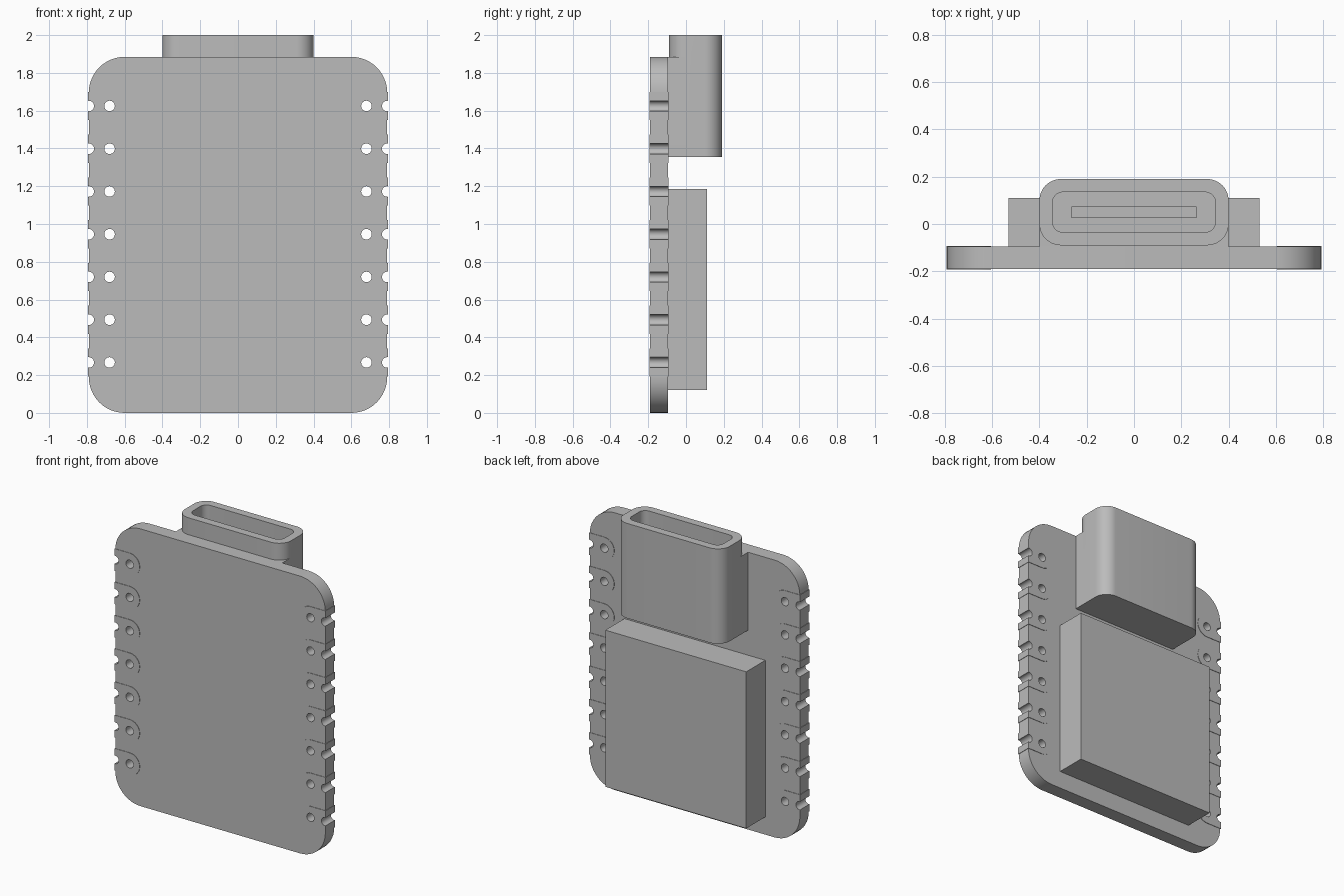
import bpy, bmesh
from math import cos, sin, pi

if "Cube" in bpy.data.objects:
    bpy.data.objects.remove(bpy.data.objects["Cube"], do_unlink=True)

grey = bpy.data.materials.new("plain grey")
grey.use_nodes = True
grey.diffuse_color = (0.5, 0.5, 0.5, 1)
grey.node_tree.nodes["Principled BSDF"].inputs["Base Color"].default_value = grey.diffuse_color

FRONT, BACK = -0.19, -0.095     # faces of the board
HALF_W, HEIGHT = 0.79, 1.885
PAD_LIFT = 0.003


def arc(cx, cy, r, start, end, steps):
    return [(cx + r * cos(start + (end - start) * i / steps),
             cy + r * sin(start + (end - start) * i / steps)) for i in range(steps + 1)]


def rounded(x0, x1, y0, y1, r, steps=12):
    corners = [(x1 - r, y1 - r), (x0 + r, y1 - r), (x0 + r, y0 + r), (x1 - r, y0 + r)]
    return [p for k, c in enumerate(corners)
            for p in arc(*c, r, k * pi / 2, (k + 1) * pi / 2, steps)]


def prisms(name, outlines, low, high, axis):
    """Extrude closed 2D outlines from low to high along y or z."""
    bm = bmesh.new()
    for pts in outlines:
        rings = [[bm.verts.new((a, h, b) if axis == "y" else (a, b, h)) for a, b in pts]
                 for h in (low, high)]
        bm.faces.new(rings[0])
        bm.faces.new(rings[1])
        for i in range(len(pts)):
            j = (i + 1) % len(pts)
            bm.faces.new((rings[0][i], rings[0][j], rings[1][j], rings[1][i]))
    bmesh.ops.recalc_face_normals(bm, faces=bm.faces[:])
    mesh = bpy.data.meshes.new(name)
    bm.to_mesh(mesh)
    bm.free()
    mesh.materials.append(grey)
    ob = bpy.data.objects.new(name, mesh)
    bpy.context.collection.objects.link(ob)
    return ob


def box(name, x0, x1, y0, y1, z0, z1):
    return prisms(name, [[(x0, y0), (x1, y0), (x1, y1), (x0, y1)]], z0, z1, "z")


def combine(ob, tool, operation):
    """Apply a boolean and discard the tool."""
    mod = ob.modifiers.new(operation, "BOOLEAN")
    mod.operation, mod.solver, mod.object = operation, "EXACT", tool
    bpy.context.view_layer.objects.active = ob
    bpy.ops.object.modifier_apply(modifier=mod.name)
    bpy.data.objects.remove(tool, do_unlink=True)


def smooth(ob):
    bpy.ops.object.select_all(action="DESELECT")
    ob.select_set(True)
    bpy.context.view_layer.objects.active = ob
    bpy.ops.object.shade_smooth_by_angle(angle=pi / 6)


# Board with raised solder pads, pin holes and edge notches
board = prisms("circuit_board", [rounded(-HALF_W, HALF_W, 0, HEIGHT, 0.19)], FRONT, BACK, "y")
pads, holes = [], []
for side in (-1, 1):
    for i in range(7):
        z = 0.267 + i * 0.2263
        edge = HALF_W + PAD_LIFT
        shape = [(edge, z + 0.075)] + arc(0.68, z, 0.075, pi / 2, 3 * pi / 2, 16) + [(edge, z - 0.075)]
        pads.append([(side * x, h) for x, h in shape])
        for x in (0.68, HALF_W):
            holes.append(arc(side * x, z, 0.028, 0, 2 * pi, 24)[:-1])
combine(board, prisms("pad_shapes", pads, FRONT - PAD_LIFT, BACK + PAD_LIFT, "y"), "UNION")
combine(board, prisms("hole_cutters", holes, FRONT - 0.1, BACK + 0.1, "y"), "DIFFERENCE")
smooth(board)

# Socket shell, square where it meets the board, hollow from above
socket = prisms("socket_shell", [rounded(-0.4, 0.4, -0.09, 0.19, 0.09)], 1.355, 2.0, "z")
combine(socket, box("socket_foot", -0.4, 0.4, BACK - 0.002, 0.03, 1.355, HEIGHT), "UNION")
cavity = prisms("socket_cavity", [rounded(-0.345, 0.345, -0.035, 0.135, 0.045)], 1.55, 2.1, "z")
combine(socket, cavity, "DIFFERENCE")
smooth(socket)

# Contact tongue inside the socket
box("socket_tongue", -0.265, 0.265, 0.025, 0.075, 1.54, 1.92)

# Processor module on the back
box("chip_module", -0.53, 0.53, BACK - 0.002, 0.11, 0.12, 1.185)
